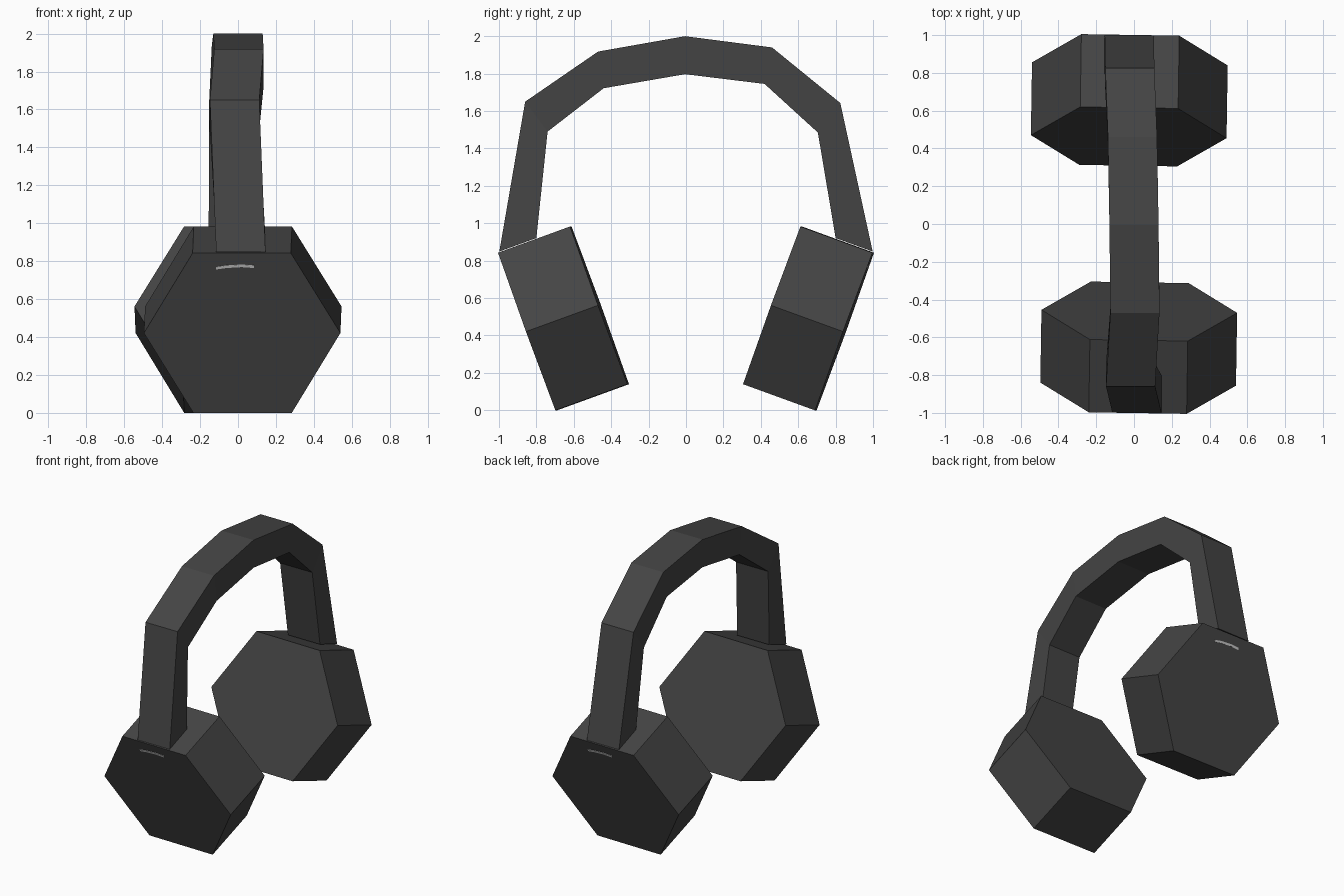
import bpy, bmesh, math
from mathutils import Matrix, Vector

if "Cube" in bpy.data.objects:
    bpy.data.objects.remove(bpy.data.objects["Cube"])


def material(name, value):
    m = bpy.data.materials.new(name)
    m.diffuse_color = (value, value, value, 1)
    m.use_nodes = True
    m.node_tree.nodes["Principled BSDF"].inputs["Base Color"].default_value = m.diffuse_color
    return m


CHARCOAL = material("charcoal", 0.058)
LIGHT_GREY = material("light grey", 0.55)


def make_object(name, bm, mat, matrix=None):
    bmesh.ops.recalc_face_normals(bm, faces=bm.faces)
    if matrix:
        bm.transform(matrix)
    me = bpy.data.meshes.new(name)
    bm.to_mesh(me)
    bm.free()
    me.materials.append(mat)
    ob = bpy.data.objects.new(name, me)
    bpy.context.collection.objects.link(ob)
    return ob


def prism(points, y0, y1):
    """Extrude an (x, z) outline from y0 to y1."""
    bm = bmesh.new()
    a = [bm.verts.new((x, y0, z)) for x, z in points]
    b = [bm.verts.new((x, y1, z)) for x, z in points]
    bm.faces.new(a)
    bm.faces.new(b[::-1])
    n = len(points)
    for i in range(n):
        bm.faces.new((a[i], a[(i + 1) % n], b[(i + 1) % n], b[i]))
    return bm


# Ear cups: tilted hexagonal prisms, the back one is the front one turned 180 degrees
R, DEPTH = 0.518, 0.205
hexagon = [(R * math.cos(math.radians(60 * i)), R * math.sin(math.radians(60 * i)))
           for i in range(6)]
# Thin curved mark near the top of each outer face
mark = [(-0.135, 0.358), (-0.08, 0.366), (0.0, 0.371), (0.065, 0.366),
        (0.065, 0.381), (0.0, 0.386), (-0.08, 0.381), (-0.135, 0.372)]

for side, turn in (("front", 0), ("back", math.pi)):
    place = (Matrix.Rotation(turn, 4, 'Z')
             @ Matrix.Translation((0.025, -0.655, 0.491))
             @ Matrix.Rotation(math.radians(-0.9), 4, 'Z')
             @ Matrix.Rotation(math.radians(20), 4, 'X'))
    make_object(side + "_ear_cup", prism(hexagon, -DEPTH, DEPTH), CHARCOAL, place)
    make_object(side + "_cup_mark", prism(mark, -DEPTH - 0.003, -DEPTH + 0.003),
                LIGHT_GREY, place)

# Headband: rectangular section swept over the top
# each station: x centre, outer (y, z), inner (y, z)
stations = [
    (0.015, (-0.998, 0.849), (-0.80, 0.921)),
    (-0.018, (-0.86, 1.65), (-0.74, 1.49)),
    (0.005, (-0.47, 1.918), (-0.44, 1.722)),
    (0.0, (-0.005, 2.0), (-0.005, 1.797)),
    (-0.008, (0.46, 1.94), (0.42, 1.745)),
    (-0.022, (0.825, 1.643), (0.705, 1.485)),
    (-0.025, (0.998, 0.849), (0.80, 0.921)),
]
HALF = 0.13
bm = bmesh.new()
rings = []
for cx, (yo, zo), (yi, zi) in stations:
    rings.append([bm.verts.new(p) for p in (
        (cx - HALF, yo, zo), (cx + HALF, yo, zo),
        (cx + HALF, yi, zi), (cx - HALF, yi, zi))])
for r, s in zip(rings, rings[1:]):
    for i in range(4):
        j = (i + 1) % 4
        bm.faces.new((r[i], r[j], s[j], s[i]))
bm.faces.new(rings[0])
bm.faces.new(rings[-1][::-1])
make_object("headband", bm, CHARCOAL)
